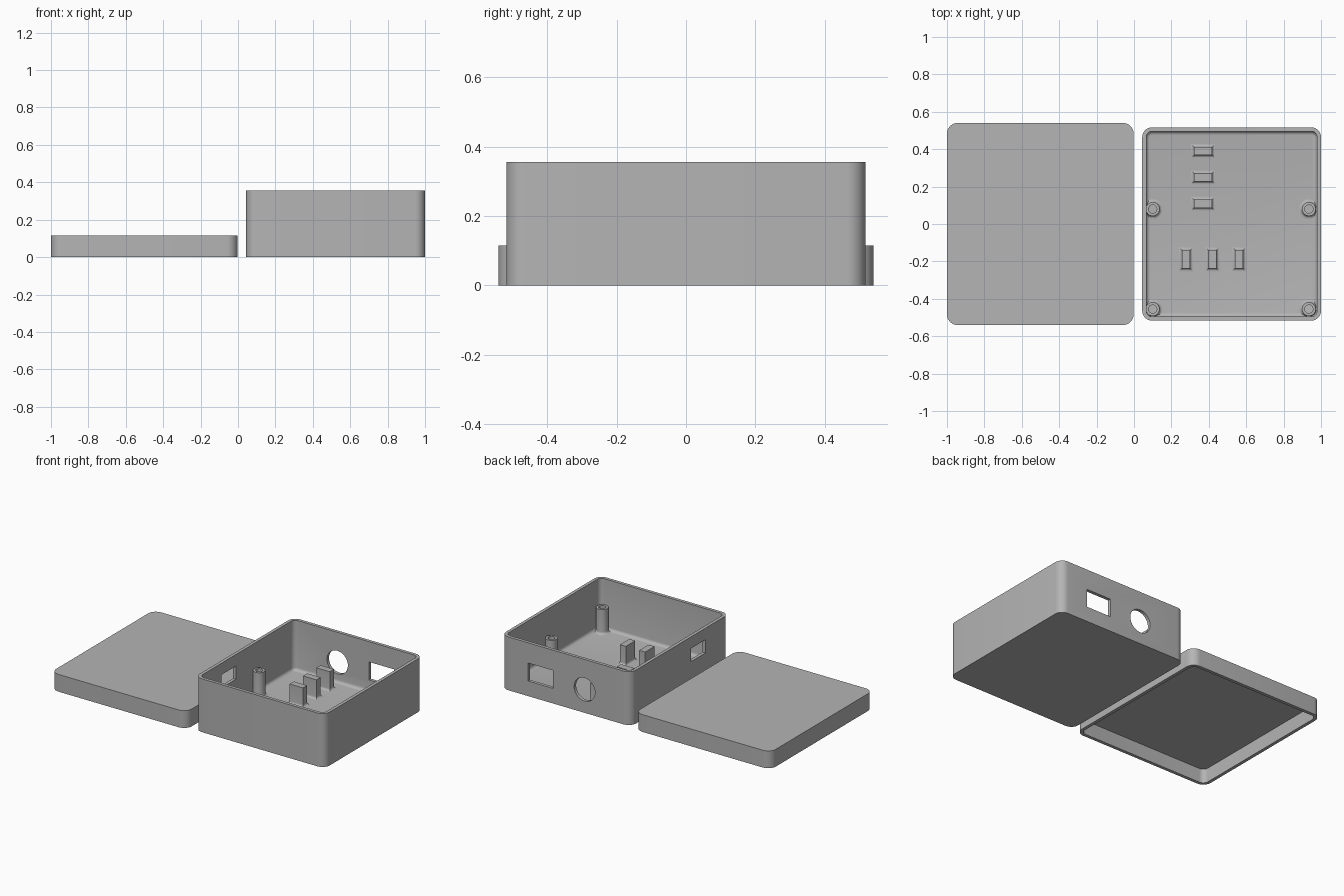
import bpy, bmesh
from math import sin, cos, pi, radians

if "Cube" in bpy.data.objects:
    bpy.data.objects.remove(bpy.data.objects["Cube"], do_unlink=True)

plastic = bpy.data.materials.new("grey plastic")
plastic.use_nodes = True
GREY = (0.46, 0.46, 0.46, 1)
plastic.diffuse_color = GREY
plastic.node_tree.nodes["Principled BSDF"].inputs["Base Color"].default_value = GREY


def outline(hx, hy, r, seg):
    """Counter-clockwise rounded rectangle; seg = 0 gives plain corners."""
    pts = []
    for q, (sx, sy) in enumerate([(1, 1), (-1, 1), (-1, -1), (1, -1)]):
        for i in range(seg + 1):
            a = pi / 2 * (q + i / seg) if seg else 0
            dx, dy = (r * cos(a), r * sin(a)) if seg else (0, 0)
            off = r if seg else 0
            pts.append((sx * (hx - off) + dx, sy * (hy - off) + dy))
    return pts


def loft(name, centre, half, radius, rings, seg=8):
    """Closed solid through rings of (inset, z) on a rounded rectangle."""
    bm = bmesh.new()
    loops = []
    for inset, z in rings:
        pts = outline(half[0] - inset, half[1] - inset, max(radius - inset, 0.002), seg)
        loops.append([bm.verts.new((centre[0] + x, centre[1] + y, z)) for x, y in pts])
    n = len(loops[0])
    for low, high in zip(loops, loops[1:]):
        for i in range(n):
            j = (i + 1) % n
            bm.faces.new((low[i], low[j], high[j], high[i]))
    bm.faces.new(loops[0][::-1])
    bm.faces.new(loops[-1])
    bmesh.ops.recalc_face_normals(bm, faces=bm.faces)
    mesh = bpy.data.meshes.new(name)
    bm.to_mesh(mesh)
    bm.free()
    mesh.materials.append(plastic)
    obj = bpy.data.objects.new(name, mesh)
    bpy.context.collection.objects.link(obj)
    return obj


def activate(obj):
    bpy.ops.object.select_all(action="DESELECT")
    obj.select_set(True)
    bpy.context.view_layer.objects.active = obj


def smooth(obj):
    activate(obj)
    bpy.ops.object.shade_smooth_by_angle(angle=radians(35))


def cut(obj, cutter):
    mod = obj.modifiers.new("opening", "BOOLEAN")
    mod.operation, mod.solver, mod.object = "DIFFERENCE", "EXACT", cutter
    cutter.hide_render = True
    activate(obj)
    bpy.ops.object.modifier_apply(modifier=mod.name)
    bpy.data.objects.remove(cutter, do_unlink=True)


def block(lo, hi):
    """Box cutter between two corners."""
    mid = [(a + b) / 2 for a, b in zip(lo, hi)]
    half = [(b - a) / 2 for a, b in zip(lo, hi)]
    return loft("cutter", mid, half, 0, [(0, lo[2]), (0, hi[2])], 0)


def fillet(r, z, steps=5):
    """Concave flare rings from a foot of width r up to a wall."""
    angles = [pi / 2 * i / steps for i in range(steps + 1)]
    return [(r * sin(a), z + r * (1 - cos(a))) for a in angles]


WALL = 0.0215
FLOOR = 0.0215

# Open case: outer wall, rim, inner wall, rounded floor edge
case_centre, case_half = (0.522, 0), (0.478, 0.517)
inner = [(WALL + i, FLOOR + 0.02 - (0.02 ** 2 - (0.02 - i) ** 2) ** 0.5)
         for i in (0, 0.0015, 0.006, 0.0125, 0.02)]
case = loft("case", case_centre, case_half, 0.053,
            [(0, 0), (0, 0.355), (WALL, 0.355)] + inner)

# Openings in the back and side walls
cut(case, block((0.617, 0.45, 0.10), (0.80, 0.6, 0.22)))
cut(case, block((0, -0.266, 0.19), (0.12, -0.115, 0.278)))
bpy.ops.mesh.primitive_cylinder_add(vertices=48, radius=0.077, depth=0.15,
                                    location=(0.385, 0.51, 0.155),
                                    rotation=(pi / 2, 0, 0))
cut(case, bpy.context.object)
smooth(case)

# Hollow screw posts with flared feet
for x, side in ((0.10, "right"), (0.935, "left")):
    for y, end in ((0.08, "back"), (-0.455, "front")):
        rings = [(0, FLOOR - 0.01)] + fillet(0.016, FLOOR)
        rings += [(0.016, 0.185), (0.031, 0.185), (0.031, FLOOR)]
        smooth(loft(f"screw_post_{end}_{side}", (x, y), (0.053, 0.053), 0.053, rings))

# Board support pegs in two rows
peg = [(0, FLOOR - 0.01)] + fillet(0.016, FLOOR) + [(0.016, 0.15)]
for i in range(3):
    smooth(loft(f"cross_peg_{i + 1}", (0.369, 0.39 - 0.141 * i), (0.065, 0.038), 0, peg, 0))
    smooth(loft(f"long_peg_{i + 1}", (0.278 + 0.142 * i, -0.188), (0.038, 0.065), 0, peg, 0))

# Lid lying beside the case, hollow underneath
lid = loft("lid", (-0.501, 0), (0.499, 0.54), 0.057,
           [(WALL, 0.115 - WALL), (WALL, 0), (0, 0), (0, 0.115)])
smooth(lid)
